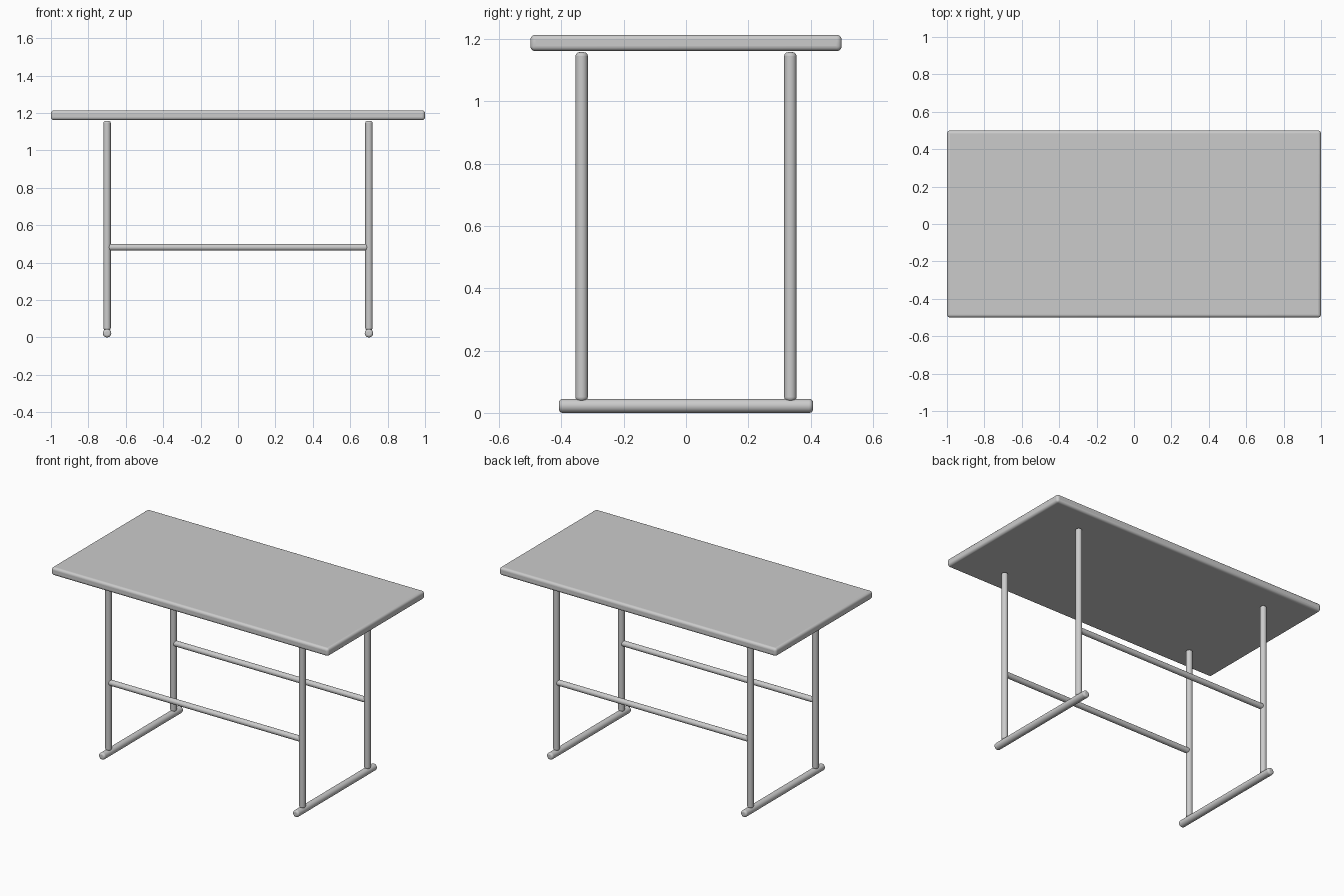
import bpy
from math import radians

if "Cube" in bpy.data.objects:
    bpy.data.objects.remove(bpy.data.objects["Cube"])


def finish(obj, name, width, segments):
    """Name the part, round its edges and smooth it."""
    obj.name = name
    bev = obj.modifiers.new("Rounded edges", 'BEVEL')
    bev.width = width
    bev.segments = segments
    bev.limit_method = 'ANGLE'
    bev.angle_limit = radians(40)
    bpy.ops.object.shade_smooth_by_angle(angle=radians(35))


def tube(name, centre, radius, length, axis='Z'):
    """Round bar with softened ends along one axis."""
    rot = {'X': (0, radians(90), 0), 'Y': (radians(90), 0, 0), 'Z': (0, 0, 0)}[axis]
    bpy.ops.mesh.primitive_cylinder_add(vertices=32, radius=radius, depth=length,
                                        location=centre, rotation=rot)
    finish(bpy.context.object, name, 0.012, 4)


# Table top: thin slab with rounded edges
bpy.ops.mesh.primitive_cube_add(size=1, location=(0, 0, 1.188))
top = bpy.context.object
top.scale = (2.0, 1.0, 0.052)
bpy.ops.object.transform_apply(location=False, rotation=False, scale=True)
finish(top, "table_top", 0.016, 5)

LEG_X, LEG_Y = 0.70, 0.335

for sx, side in ((-1, "left"), (1, "right")):
    # Floor bar joining the two legs of each end
    tube(f"{side}_foot_bar", (sx * LEG_X, 0, 0.0225), 0.0225, 0.816, 'Y')
    # Upright legs
    for sy, end in ((-1, "front"), (1, "back")):
        tube(f"{end}_{side}_leg", (sx * LEG_X, sy * LEG_Y, 0.598), 0.0197, 1.12)

# Long stretchers between the left and right legs
for sy, end in ((-1, "front"), (1, "back")):
    tube(f"{end}_stretcher", (0, sy * LEG_Y, 0.482), 0.018, 1.39, 'X')
